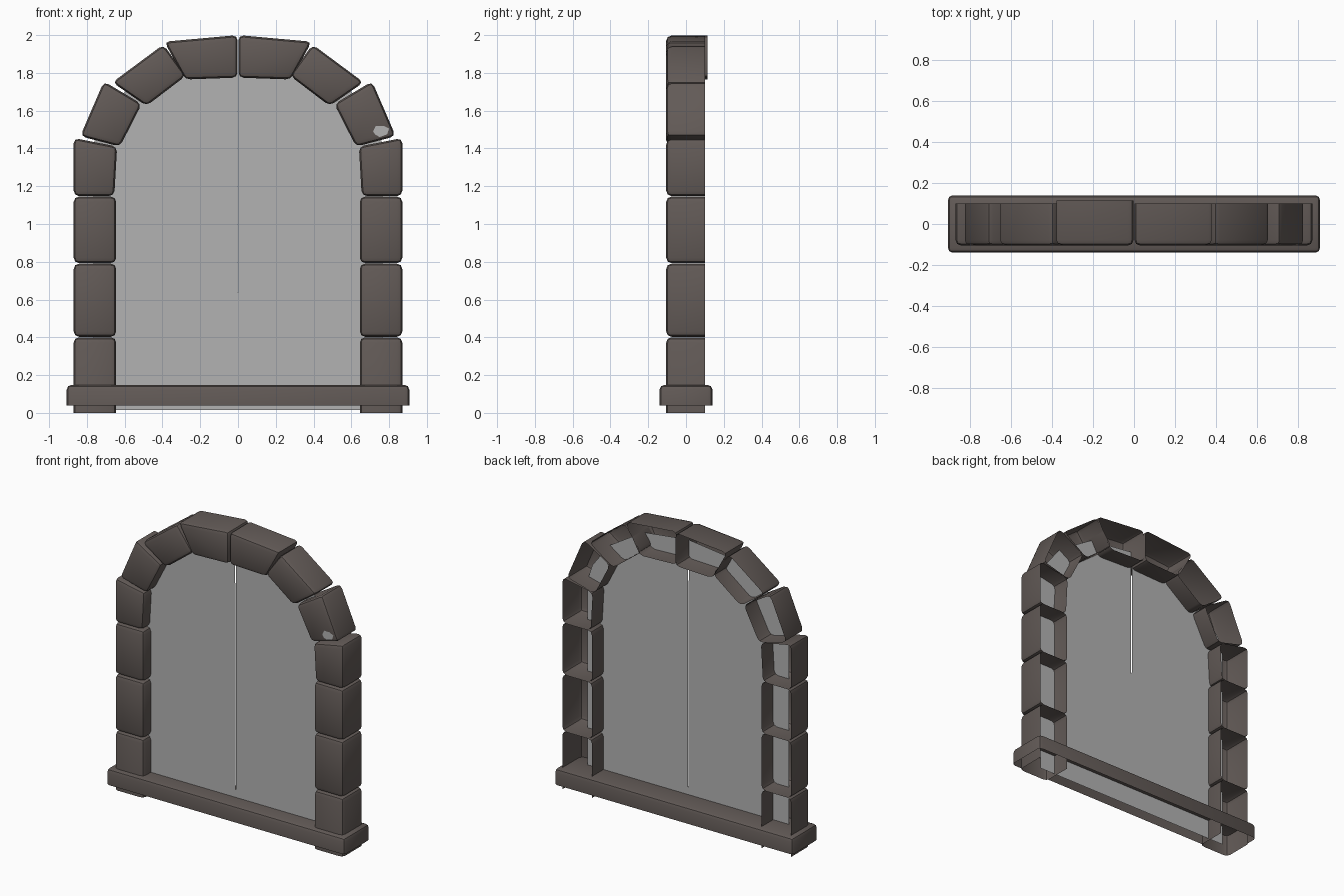
import bpy, bmesh, math
from mathutils import Vector

if "Cube" in bpy.data.objects:
    bpy.data.objects.remove(bpy.data.objects["Cube"])

def material(name, rgb):
    m = bpy.data.materials.new(name)
    m.diffuse_color = (*rgb, 1)
    m.use_nodes = True
    m.node_tree.nodes["Principled BSDF"].inputs["Base Color"].default_value = m.diffuse_color
    return m

STONE = material("brown_stone", (0.122, 0.102, 0.094))
GLASS = material("grey_glass", (0.45, 0.45, 0.45))

def finish(bm, name, mat):
    me = bpy.data.meshes.new(name)
    bm.to_mesh(me)
    bm.free()
    ob = bpy.data.objects.new(name, me)
    bpy.context.collection.objects.link(ob)
    me.materials.append(mat)
    bpy.ops.object.select_all(action='DESELECT')
    ob.select_set(True)
    bpy.context.view_layer.objects.active = ob
    bpy.ops.object.shade_smooth_by_angle(angle=math.radians(35))
    return ob

def block(name, pts, front, back, width, open_faces, bevel_all=False):
    """Extrude an x/z outline through y, round it, and leave some sides open."""
    bm = bmesh.new()
    f = bm.faces.new([bm.verts.new((x, front, z)) for x, z in pts])
    ext = bmesh.ops.extrude_face_region(bm, geom=[f])
    for v in ext['geom']:
        if isinstance(v, bmesh.types.BMVert):
            v.co.y = back
    bmesh.ops.recalc_face_normals(bm, faces=bm.faces)
    bm.normal_update()
    bm.faces.ensure_lookup_table()
    gone = [g for g in bm.faces if open_faces(g)]
    bmesh.ops.delete(bm, geom=gone, context='FACES')
    edges = [e for e in bm.edges if len(e.link_faces) == 2]
    bmesh.ops.bevel(bm, geom=edges, offset=width, segments=2, profile=0.5,
                    affect='EDGES', clamp_overlap=True)
    return finish(bm, name, STONE)

# Stones of one side: jamb blocks, springer and voussoirs (hollow, open backs)
stones = [
    ("jamb_low", [(.645, 0), (.87, 0), (.87, .40), (.645, .40)]),
    ("jamb_middle", [(.645, .403), (.87, .403), (.87, .79), (.645, .79)]),
    ("jamb_high", [(.645, .793), (.87, .793), (.87, 1.145), (.645, 1.145)]),
    ("springer", [(.655, 1.148), (.87, 1.148), (.87, 1.455), (.64, 1.41)]),
    ("arch_low", [(.625, 1.41), (.835, 1.465), (.71, 1.755), (.51, 1.635)]),
    ("arch_middle", [(.485, 1.625), (.665, 1.75), (.395, 1.95), (.275, 1.785)]),
    ("arch_top", [(.002, 1.775), (.28, 1.765), (.39, 1.965), (.002, 2.0)]),
]
for side, s in (("right", 1), ("left", -1)):
    for name, pts in stones:
        block(f"{name}_{side}", [(x * s, z) for x, z in pts], -.105,
              .115 if name == "arch_top" and s < 0 else .10, .028,
              lambda g: g.normal.y > .9 or g.calc_center_median().z < .001)

# Sill: rounded bar with an open underside
block("sill", [(-.907, .04), (.907, .04), (.907, .148), (-.907, .148)],
      -.14, .14, .025, lambda g: g.normal.z < -.9)

# Glass: two arched halves meeting in a fine tapering seam
outline = [(.765, .015), (.765, 1.42), (.73, 1.53), (.60, 1.70), (.34, 1.86), (.004, 1.90)]
for side, s in (("right", 1), ("left", -1)):
    bm = bmesh.new()
    vs = [bm.verts.new((x * s, -.025, z)) for x, z in [(0, .015)] + outline]
    f = bm.faces.new(vs if s > 0 else vs[::-1])
    finish(bm, f"glass_{side}", GLASS)

# Small pale chip on the lower right arch stone
bm = bmesh.new()
bm.faces.new([bm.verts.new((x, -.107, z)) for x, z in
              [(.715, 1.49), (.725, 1.475), (.75, 1.46), (.79, 1.475), (.80, 1.505), (.77, 1.52), (.73, 1.52)]])
finish(bm, "chip", GLASS)
